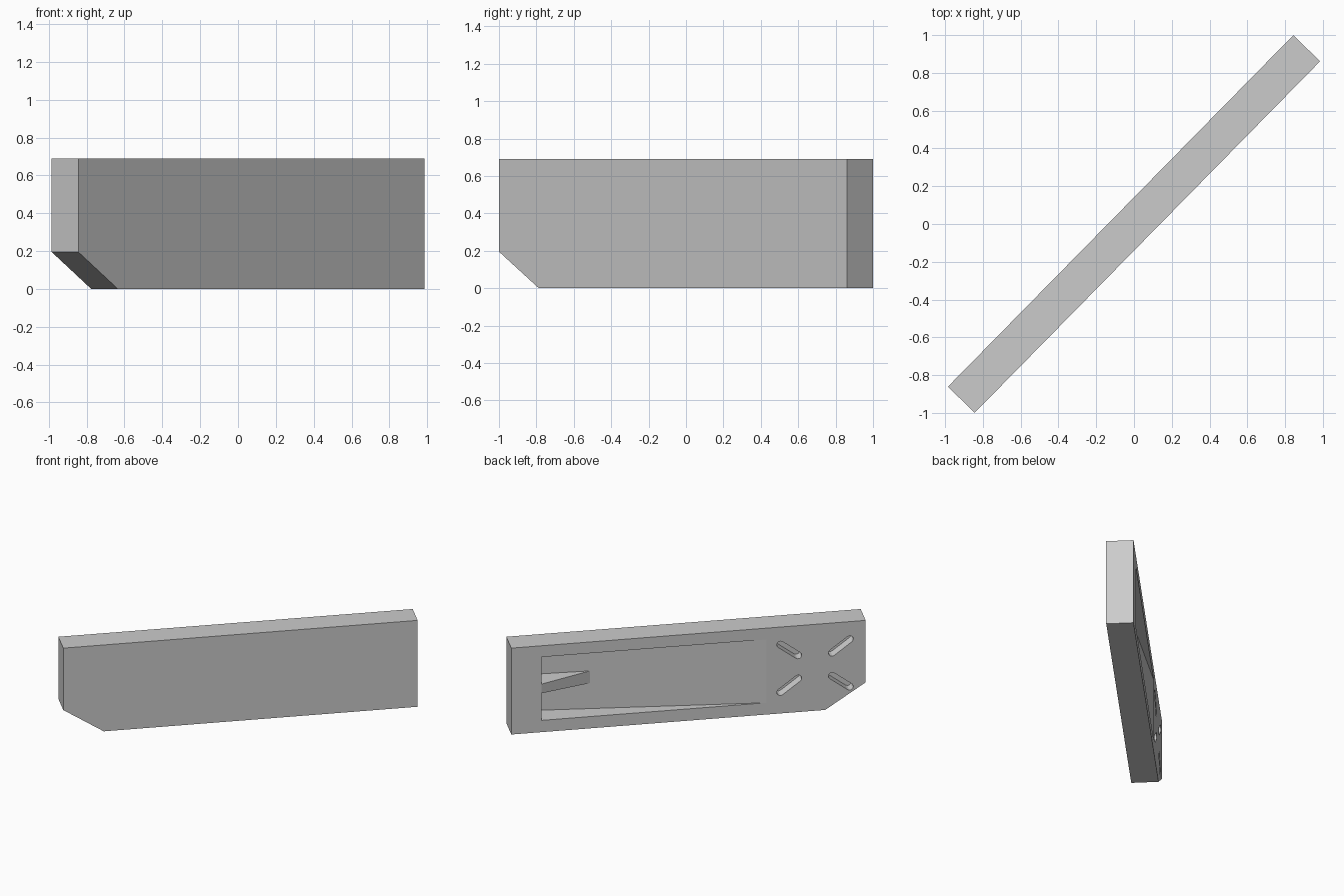
import bpy, bmesh, math
from mathutils import Vector

cube = bpy.data.objects.get("Cube")
if cube:
    bpy.data.objects.remove(cube)

LENGTH, THICK, HEIGHT = 2.609, 0.198, 0.69
ANGLE = math.radians(45.5)
END, FACE = LENGTH / 2, THICK / 2

grey = bpy.data.materials.new("plain grey")
grey.use_nodes = True
tone = (0.6, 0.6, 0.6, 1)
grey.diffuse_color = tone
grey.node_tree.nodes["Principled BSDF"].inputs["Base Color"].default_value = tone


def prism(name, profile, start, stop, upright=False):
    """Extrude a profile along z if upright, otherwise through the thickness."""
    bm = bmesh.new()
    rings = []
    for t in (start, stop):
        rings.append([bm.verts.new((a, b, t) if upright else (a, t, b)) for a, b in profile])
    bm.faces.new(rings[0])
    bm.faces.new(rings[1][::-1])
    n = len(profile)
    for i in range(n):
        j = (i + 1) % n
        bm.faces.new((rings[0][i], rings[1][i], rings[1][j], rings[0][j]))
    bmesh.ops.recalc_face_normals(bm, faces=bm.faces)
    mesh = bpy.data.meshes.new(name)
    bm.to_mesh(mesh)
    bm.free()
    mesh.materials.append(grey)
    obj = bpy.data.objects.new(name, mesh)
    bpy.context.collection.objects.link(obj)
    return obj


def carve(target, cutter, operation="DIFFERENCE"):
    cutter.hide_render = True
    mod = target.modifiers.new("carve", "BOOLEAN")
    mod.operation, mod.solver, mod.object = operation, "EXACT", cutter
    bpy.context.view_layer.objects.active = target
    bpy.ops.object.modifier_apply(modifier=mod.name)
    bpy.data.objects.remove(cutter)


def capsule(p, q, radius, steps=6):
    """Outline of a slot with round ends between two points."""
    d = q - p
    base = math.atan2(d.y, d.x)
    pts = []
    for centre, turn in ((q, -math.pi / 2), (p, math.pi / 2)):
        for i in range(steps + 1):
            a = base + turn + math.pi * i / steps
            pts.append((centre.x + radius * math.cos(a), centre.y + radius * math.sin(a)))
    return pts


# Slab with one clipped lower corner
panel = prism("panel", [(-END, HEIGHT), (-END, 0.195), (-END + 0.298, 0),
                        (END, 0), (END, HEIGHT)], -FACE, FACE)

# Ramped recess, deepest near one end
deep, near, far = 0.175, 1.083, -0.575
over = 0.1
recess = prism("recess_cutter", [(near, FACE - deep),
                                 (far - (near - far) * over, FACE + deep * over),
                                 (near, FACE + deep * over)], 0.094, 0.60, True)
carve(panel, recess)

# Tapered rib diving from the surface to the recess floor
rib_end = 0.70
floor = FACE - deep * (rib_end - far) / (near - far)
rib = prism("rib", [(near + 0.02, FACE - 0.0005), (near, FACE - 0.0005), (rib_end, floor),
                    (rib_end, floor - 0.01), (near + 0.02, FACE - deep - 0.01)],
            0.31, 0.383, True)
for v in rib.data.vertices:
    if v.co.x < near - 0.1:
        v.co.z += math.copysign(0.012, v.co.z - 0.3465)
carve(panel, rib, "UNION")

# Four slanted slots around a centre point
centre = Vector((-0.932, 0.36))
for su in (-1, 1):
    for sz in (-1, 1):
        inner = centre + Vector((su * 0.125, sz * 0.092))
        outer = centre + Vector((su * 0.255, sz * 0.190))
        slot = prism("slot_cutter", capsule(inner, outer, 0.027), FACE - 0.08, FACE + 0.05)
        carve(panel, slot)

panel.rotation_euler.z = ANGLE
